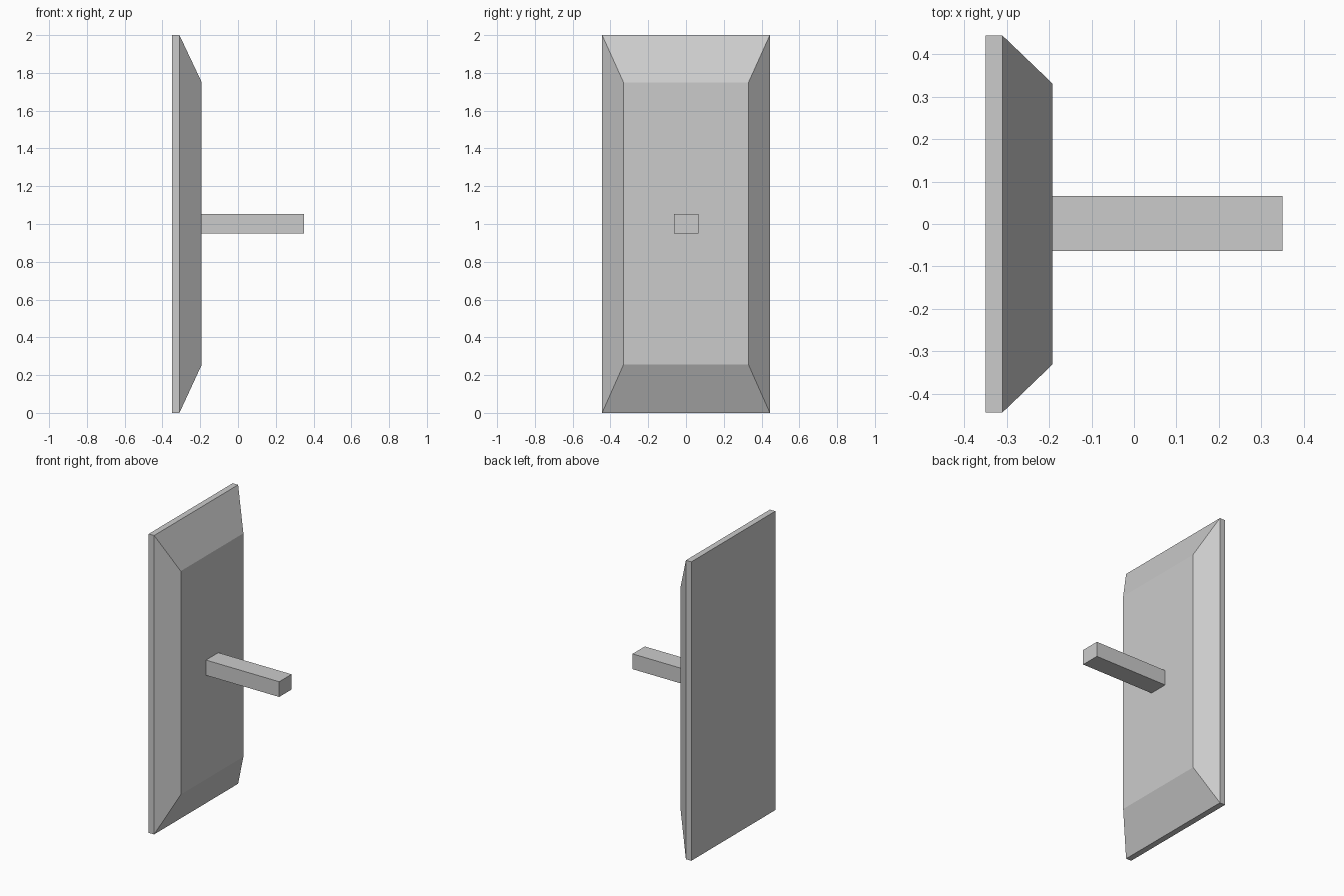
import bpy, bmesh
from mathutils import Matrix, Vector

if "Cube" in bpy.data.objects:
    bpy.data.objects.remove(bpy.data.objects["Cube"])


def add_box(bm, lo, hi):
    lo, hi = Vector(lo), Vector(hi)
    m = Matrix.Translation((lo + hi) / 2) @ Matrix.Diagonal((*(hi - lo), 1))
    bmesh.ops.create_cube(bm, size=1, matrix=m)


def finish(bm, name):
    bmesh.ops.recalc_face_normals(bm, faces=bm.faces[:])
    mesh = bpy.data.meshes.new(name)
    bm.to_mesh(mesh)
    bm.free()
    bpy.context.collection.objects.link(bpy.data.objects.new(name, mesh))


# Upright panel: thin slab whose +x face is extruded into a bevelled raised field
bm = bmesh.new()
add_box(bm, (-0.35, -0.444, 0), (-0.31, 0.444, 2))
bm.faces.ensure_lookup_table()
face = max(bm.faces, key=lambda f: f.calc_center_median().x)
front = bmesh.ops.extrude_discrete_faces(bm, faces=[face])["faces"][0]
for v in front.verts:
    v.co.x = -0.192
    v.co.y *= 0.331 / 0.444
    v.co.z = 1.0025 + (v.co.z - 1) * 0.7475
finish(bm, "bevelled_panel")

# Handle bar projecting from the raised field
bm = bmesh.new()
add_box(bm, (-0.192, -0.064, 0.951), (0.35, 0.066, 1.053))
finish(bm, "handle_bar")
